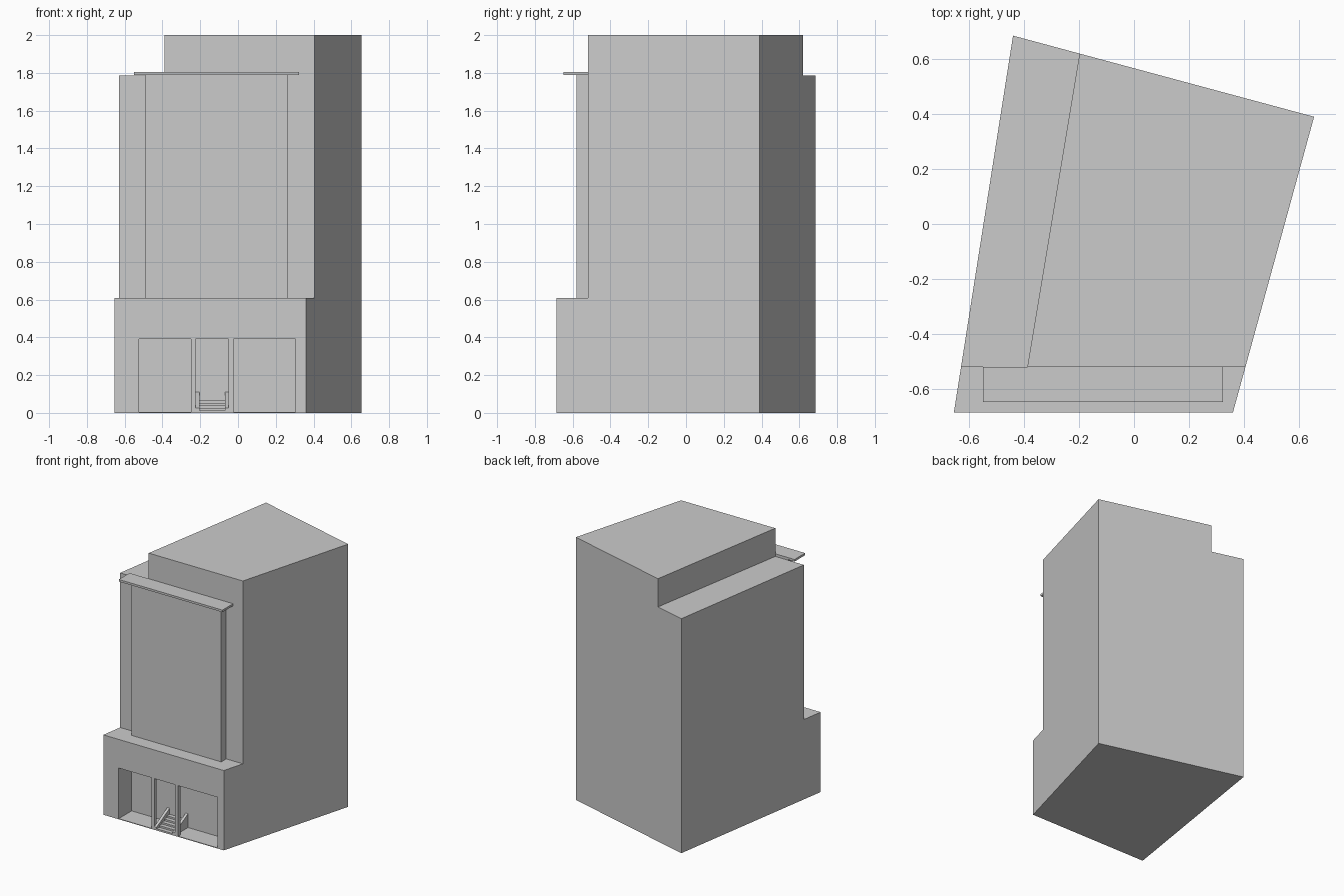
import bpy, bmesh
from mathutils import Vector

if "Cube" in bpy.data.objects:
    bpy.data.objects.remove(bpy.data.objects["Cube"])


def prism(name, outline, direction):
    """Extrude a flat outline of 3D points along a direction into a solid."""
    bm = bmesh.new()
    face = bm.faces.new([bm.verts.new(p) for p in outline])
    new = bmesh.ops.extrude_face_region(bm, geom=[face], use_keep_orig=True)["geom"]
    bmesh.ops.translate(bm, vec=Vector(direction),
                        verts=[v for v in new if isinstance(v, bmesh.types.BMVert)])
    bmesh.ops.recalc_face_normals(bm, faces=bm.faces)
    mesh = bpy.data.meshes.new(name)
    bm.to_mesh(mesh)
    bm.free()
    obj = bpy.data.objects.new(name, mesh)
    bpy.context.collection.objects.link(obj)
    return obj


def plan(name, points, z0, z1):
    return prism(name, [(x, y, z0) for x, y in points], (0, 0, z1 - z0))


def side(name, points, x0, x1):
    return prism(name, [(x0, y, z) for y, z in points], (x1 - x0, 0, 0))


def box(name, x0, x1, y0, y1, z0, z1):
    return plan(name, [(x0, y0), (x1, y0), (x1, y1), (x0, y1)], z0, z1)


def carve(target, cutter):
    cutter.hide_render = True
    mod = target.modifiers.new("carve", 'BOOLEAN')
    mod.operation, mod.solver, mod.object = 'DIFFERENCE', 'EXACT', cutter
    bpy.context.view_layer.objects.active = target
    bpy.ops.object.modifier_apply(modifier=mod.name)
    bpy.data.objects.remove(cutter)


FRONT, SETBACK = -0.685, -0.52

# Main block: skewed footprint, carved by setbacks and the entrance recess
body = plan("building_body", [(-0.655, FRONT), (0.36, FRONT),
                              (0.655, 0.39), (-0.44, 0.685)], 0, 2)
carve(body, box("front_setback_cut", -1, 1, -1, SETBACK, 0.608, 2.5))
# Cut edge runs through (-0.388, -0.52) and (-0.198, 0.62)
carve(body, plan("side_terrace_cut", [(-1.2, -0.82), (-0.438, -0.82),
                                      (-0.138, 0.98), (-1.2, 0.98)], 1.785, 2.5))
carve(body, box("entrance_recess_cut", -0.525, 0.305, -1, -0.53, 0.005, 0.39))

# Facade panel and cornice
box("facade_panel", -0.493, 0.265, -0.58, SETBACK, 0.608, 1.79)
box("cornice", -0.55, 0.323, -0.648, SETBACK, 1.789, 1.805)

# Entrance columns and sloped stair walls on both sides
for label, column_x, wall_x in (("left", -0.25, -0.225), ("right", -0.05, -0.07)):
    box(label + "_column", column_x, column_x + 0.026, FRONT, FRONT + 0.026, 0.005, 0.39)
    side(label + "_stair_wall", [(FRONT, 0.005), (FRONT, 0.025),
                                 (-0.53, 0.11), (-0.53, 0.005)], wall_x, wall_x + 0.02)

# Entrance stairs
steps, rise, run = 5, 0.013, 0.031
profile = [(FRONT, 0.0)]
for i in range(steps):
    profile += [(FRONT + i * run, (i + 1) * rise), (FRONT + (i + 1) * run, (i + 1) * rise)]
profile.append((FRONT + steps * run, 0.0))
side("entrance_stairs", profile, -0.205, -0.07)
